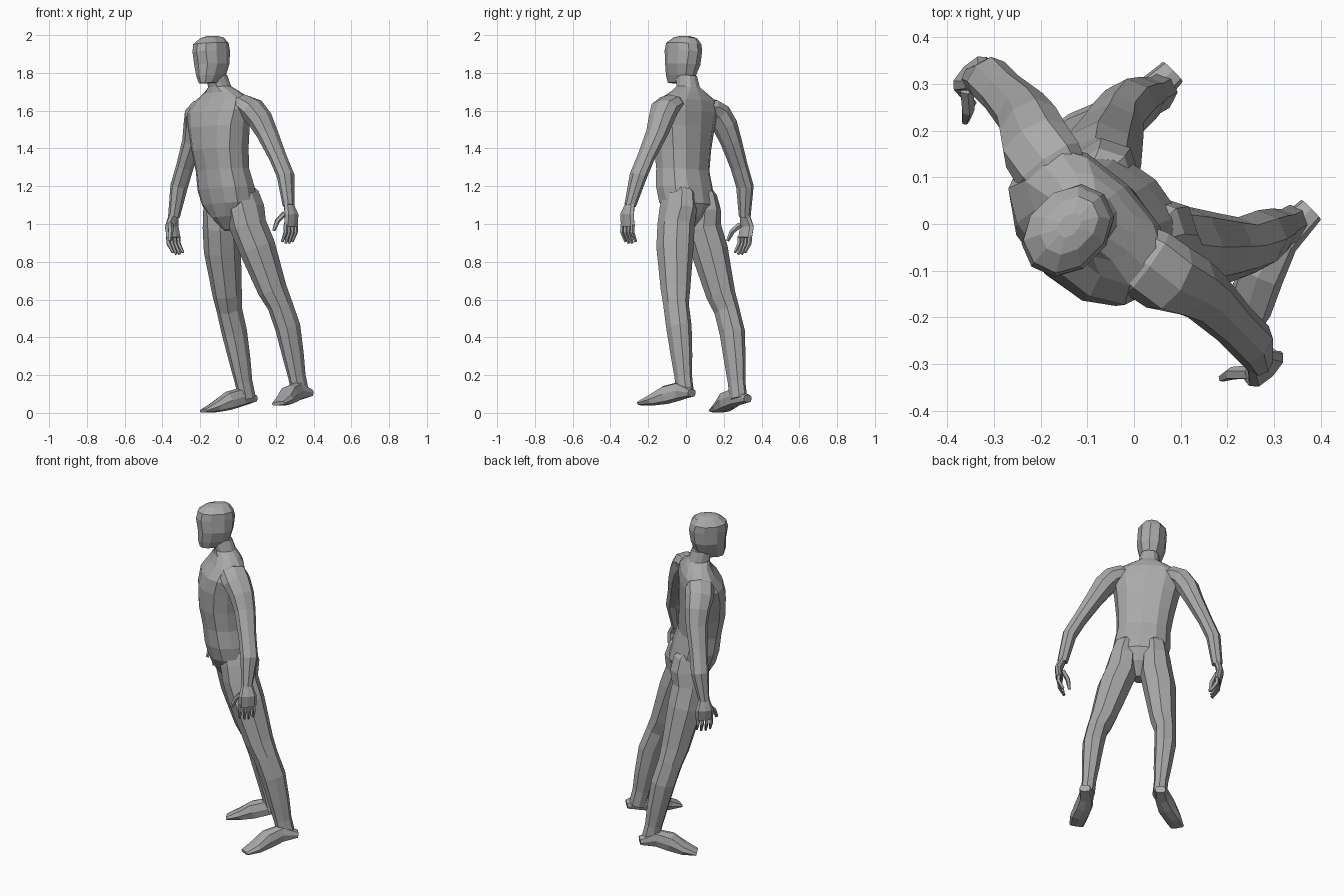
import bpy, bmesh, math
from mathutils import Matrix, Vector

cube = bpy.data.objects.get("Cube")
if cube:
    bpy.data.objects.remove(cube, do_unlink=True)

shade = (0.4, 0.4, 0.4, 1)
grey = bpy.data.materials.new("plain_grey")
grey.use_nodes = True
grey.diffuse_color = shade
grey.node_tree.nodes["Principled BSDF"].inputs["Base Color"].default_value = shade

# Whole figure turned and leaning slightly to its right
UP = Vector((0, 0, 1))
FRONT = Vector((0, -1, 0))
pose = (Matrix.Translation((0.03, -0.03, 0.02))
        @ Matrix.Rotation(-math.pi / 4, 4, 'Z')
        @ Matrix.Rotation(-0.07, 4, 'Y'))


def ring(height, forward, width, depth, side=0):
    """One cross-section: its centre and its two half sizes."""
    return Vector((side, -forward, height)), width, depth


def rounded(value, power):
    """Bend a sine towards a boxier outline."""
    return math.copysign(abs(value) ** power, value)


def loft(bm, rings, sides, power=0.9, level=False, reference=FRONT):
    """Join cross-sections, each square to the path unless level."""
    centres = [centre for centre, width, depth in rings]
    last = len(rings) - 1
    previous = None
    for i, (centre, width, depth) in enumerate(rings):
        along = UP if level else centres[min(i + 1, last)] - centres[max(i - 1, 0)]
        along = along.normalized()
        ahead = (reference - along * along.dot(reference)).normalized()
        across = ahead.cross(along)
        loop = []
        for k in range(sides):
            angle = math.tau * k / sides
            x = rounded(math.sin(angle), power) * width
            y = rounded(math.cos(angle), power) * depth
            loop.append(bm.verts.new(centre + across * x + ahead * y))
        if previous:
            for k in range(sides):
                n = (k + 1) % sides
                bm.faces.new((previous[k], previous[n], loop[n], loop[k]))
        if i in (0, last):
            bm.faces.new(loop)
        previous = loop


def finish(name, bm, mirror):
    bmesh.ops.recalc_face_normals(bm, faces=bm.faces)
    mesh = bpy.data.meshes.new(name)
    bm.to_mesh(mesh)
    bm.free()
    mesh.materials.append(grey)
    obj = bpy.data.objects.new(name, mesh)
    bpy.context.collection.objects.link(obj)
    obj.matrix_world = pose
    if mirror:
        obj.modifiers.new("other_side", 'MIRROR').use_mirror_merge = False


def part(name, rings, sides, mirror=False, **options):
    bm = bmesh.new()
    loft(bm, rings, sides, **options)
    finish(name, bm, mirror)


# Torso and neck
part("torso", [
    ring(height=0.95, forward=0.03, width=0.03, depth=0.04),
    ring(height=1.02, forward=0.03, width=0.09, depth=0.1),
    ring(height=1.09, forward=0.03, width=0.15, depth=0.13),
    ring(height=1.17, forward=0.05, width=0.16, depth=0.13),
    ring(height=1.27, forward=0.07, width=0.15, depth=0.12),
    ring(height=1.38, forward=0.08, width=0.16, depth=0.13),
    ring(height=1.5, forward=0.08, width=0.18, depth=0.13),
    ring(height=1.58, forward=0.07, width=0.2, depth=0.12),
    ring(height=1.64, forward=0.05, width=0.18, depth=0.09),
    ring(height=1.68, forward=0.05, width=0.11, depth=0.07),
    ring(height=1.71, forward=0.06, width=0.06, depth=0.06),
    ring(height=1.77, forward=0.08, width=0.05, depth=0.06),
], sides=12, level=True, power=0.85)

# Head, from chin to crown
part("head", [
    ring(height=1.73, forward=0.14, width=0.04, depth=0.06),
    ring(height=1.77, forward=0.12, width=0.06, depth=0.09),
    ring(height=1.83, forward=0.11, width=0.08, depth=0.1),
    ring(height=1.9, forward=0.11, width=0.08, depth=0.11),
    ring(height=1.94, forward=0.11, width=0.08, depth=0.1),
    ring(height=1.97, forward=0.1, width=0.05, depth=0.07),
    ring(height=1.98, forward=0.1, width=0.02, depth=0.03),
], sides=10, level=True)

# Legs, from hip to ankle
part("legs", [
    ring(side=0.08, height=1.2, forward=0.03, width=0.03, depth=0.05),
    ring(side=0.08, height=1.13, forward=0.01, width=0.07, depth=0.1),
    ring(side=0.09, height=1.06, forward=0, width=0.08, depth=0.11),
    ring(side=0.1, height=0.97, forward=0, width=0.09, depth=0.1),
    ring(side=0.13, height=0.85, forward=-0.03, width=0.09, depth=0.1),
    ring(side=0.17, height=0.62, forward=-0.09, width=0.07, depth=0.08),
    ring(side=0.19, height=0.54, forward=-0.12, width=0.06, depth=0.07),
    ring(side=0.2, height=0.42, forward=-0.16, width=0.06, depth=0.07),
    ring(side=0.2, height=0.27, forward=-0.19, width=0.05, depth=0.06),
    ring(side=0.2, height=0.16, forward=-0.21, width=0.04, depth=0.05),
    ring(side=0.2, height=0.07, forward=-0.23, width=0.04, depth=0.05),
], sides=8, mirror=True)

# Feet, from heel to toe
part("feet", [
    ring(side=0.21, height=0.07, forward=-0.29, width=0.03, depth=0.02),
    ring(side=0.21, height=0.08, forward=-0.2, width=0.04, depth=0.05),
    ring(side=0.23, height=0.06, forward=-0.12, width=0.05, depth=0.05),
    ring(side=0.26, height=0.03, forward=-0.05, width=0.05, depth=0.03),
    ring(side=0.28, height=0.01, forward=0.02, width=0.04, depth=0.01),
], sides=8, mirror=True, power=0.7, reference=UP)

# Arms, from shoulder to wrist
part("arms", [
    ring(side=0.08, height=1.61, forward=0.05, width=0.04, depth=0.06),
    ring(side=0.15, height=1.61, forward=0.04, width=0.05, depth=0.08),
    ring(side=0.2, height=1.58, forward=0.03, width=0.06, depth=0.08),
    ring(side=0.24, height=1.52, forward=0.01, width=0.06, depth=0.07),
    ring(side=0.28, height=1.44, forward=0, width=0.05, depth=0.06),
    ring(side=0.35, height=1.31, forward=0, width=0.04, depth=0.05),
    ring(side=0.4, height=1.21, forward=0, width=0.04, depth=0.05),
    ring(side=0.43, height=1.05, forward=0.02, width=0.03, depth=0.03),
], sides=8, mirror=True)

# Hands: palm, four fingers and a thumb
hand = bmesh.new()
loft(hand, [
    ring(side=0.43, height=1.06, forward=0.02, width=0.02, depth=0.03),
    ring(side=0.45, height=1, forward=0.02, width=0.02, depth=0.05),
    ring(side=0.44, height=0.94, forward=0.02, width=0.02, depth=0.05),
], sides=8)
for finger in range(4):
    across_palm = 0.025 * finger - 0.015
    tip = 0.86 - 0.01 * math.sin(math.pi * finger / 3)
    loft(hand, [
        ring(side=0.44, height=0.95, forward=across_palm, width=0.013, depth=0.011),
        ring(side=0.44, height=0.91, forward=across_palm, width=0.012, depth=0.011),
        ring(side=0.41, height=tip, forward=across_palm, width=0.008, depth=0.007),
    ], sides=5)
loft(hand, [
    ring(side=0.43, height=1.01, forward=0.05, width=0.014, depth=0.016),
    ring(side=0.4, height=0.97, forward=0.08, width=0.014, depth=0.014),
    ring(side=0.39, height=0.92, forward=0.1, width=0.008, depth=0.009),
], sides=5)
finish("hands", hand, mirror=True)
